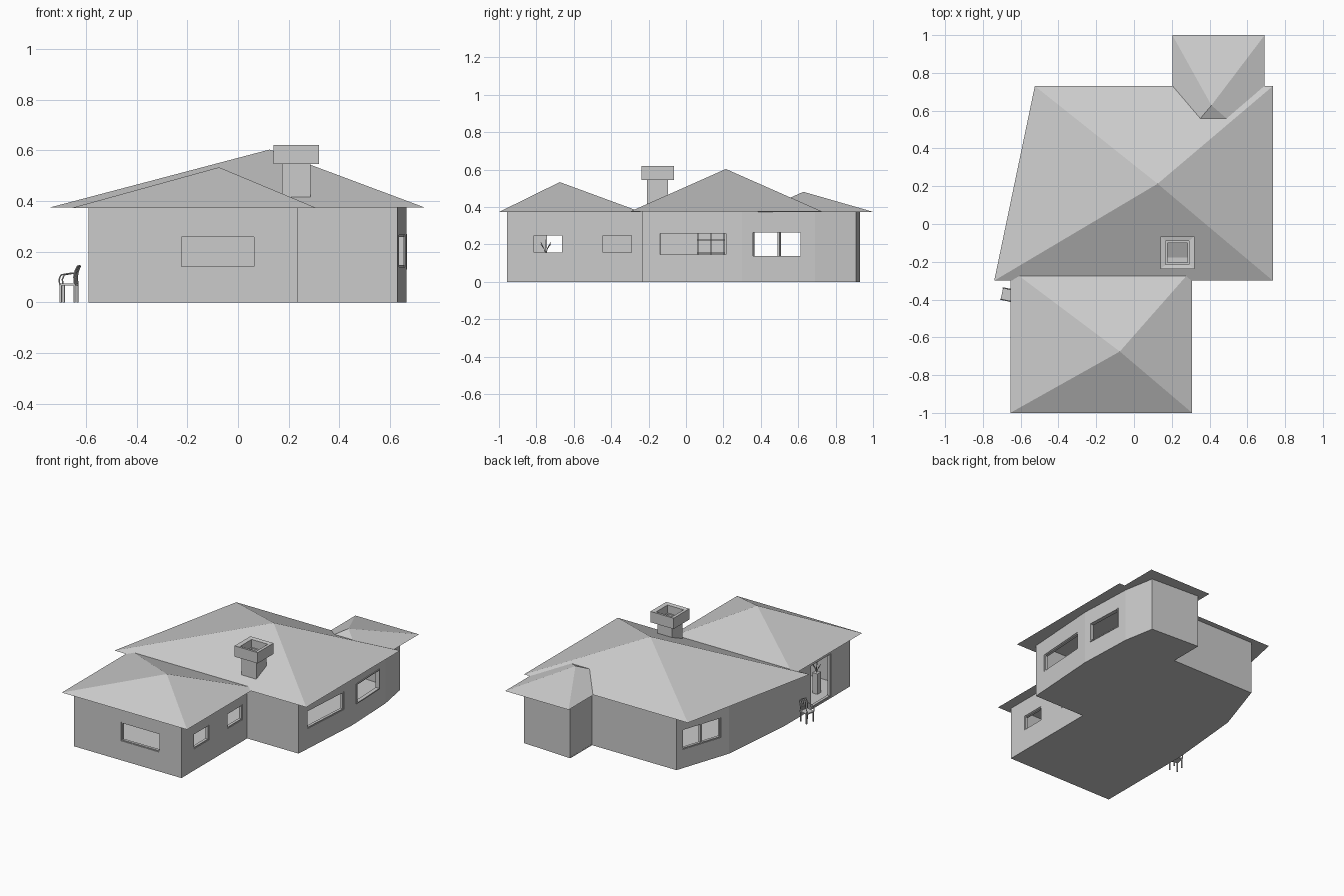
import bpy, bmesh, math
from mathutils import Matrix, Vector

if "Cube" in bpy.data.objects:
    bpy.data.objects.remove(bpy.data.objects["Cube"])


def obj_from(bm, name, recalc=True):
    if recalc:
        bmesh.ops.recalc_face_normals(bm, faces=bm.faces)
    me = bpy.data.meshes.new(name)
    bm.to_mesh(me)
    bm.free()
    ob = bpy.data.objects.new(name, me)
    bpy.context.collection.objects.link(ob)
    return ob


def add_box(bm, lo, hi, m=Matrix()):
    lo, hi = Vector(lo), Vector(hi)
    mat = m @ Matrix.Translation((lo + hi) / 2) @ Matrix.Diagonal((*(hi - lo), 1))
    bmesh.ops.create_cube(bm, size=1, matrix=mat)


def pyramid(name, corners, z, apex):
    bm = bmesh.new()
    base = [bm.verts.new((x, y, z)) for x, y in corners]
    top = bm.verts.new(apex)
    bm.faces.new(base)
    for i in range(4):
        bm.faces.new((base[i], base[(i + 1) % 4], top))
    return obj_from(bm, name)


def tube(name, paths, r, m=Matrix()):
    cu = bpy.data.curves.new(name, 'CURVE')
    cu.dimensions = '3D'
    cu.bevel_depth = r
    cu.bevel_resolution = 1
    cu.use_fill_caps = True
    for pts in paths:
        sp = cu.splines.new('POLY')
        sp.points.add(len(pts) - 1)
        for p, c in zip(sp.points, pts):
            p.co = (*c, 1)
    ob = bpy.data.objects.new(name, cu)
    ob.matrix_world = m
    bpy.context.collection.objects.link(ob)
    return ob


# House footprint, counter-clockwise
P = [(-.59, -.957), (.235, -.957), (.235, -.235), (.63, -.235), (.665, .3), (.65, .69),
     (.61, .91), (.24, .93), (.24, .69), (-.41, .69), (-.54, .3), (-.59, -.235)]
H, T = .376, .02

# Walls: extruded footprint, thickened inward
bm = bmesh.new()
low = [bm.verts.new((x, y, 0)) for x, y in P]
high = [bm.verts.new((x, y, H)) for x, y in P]
for i in range(len(P)):
    j = (i + 1) % len(P)
    bm.faces.new((low[i], low[j], high[j], high[i]))
walls = obj_from(bm, "walls", recalc=False)
sol = walls.modifiers.new("thickness", 'SOLIDIFY')
sol.thickness, sol.offset, sol.use_even_offset = T, -1, True

# Floor slab
bm = bmesh.new()
f = bm.faces.new([bm.verts.new((x * .997, y * .997, 0.0)) for x, y in P])
ext = bmesh.ops.extrude_face_region(bm, geom=[f])
bmesh.ops.translate(bm, verts=[v for v in ext['geom'] if isinstance(v, bmesh.types.BMVert)],
                    vec=(0, 0, .008))
obj_from(bm, "floor")

# Openings: wall index, axis, from, to, bottom, top, frame projection
OPENINGS = [(0, 0, -.23, .07, .135, .265, 0),
            (1, 1, -.82, -.655, .15, .255, 0),
            (1, 1, -.45, -.285, .15, .255, 0),
            (3, 1, -.145, .22, .14, .265, 0),
            (4, 1, .35, .62, .13, .27, .006),
            (9, 1, .645, .36, .13, .27, 0),
            (11, 1, -.53, -.75, .01, .31, 0)]
cut, frames = bmesh.new(), bmesh.new()
for w, ax, a, b, z0, z1, out in OPENINGS:
    p, q = Vector(P[w]), Vector(P[(w + 1) % len(P)])
    d = (q - p).normalized()
    m = Matrix(((d.x, -d.y, 0, p.x), (d.y, d.x, 0, p.y), (0, 0, 1, 0), (0, 0, 0, 1)))
    s0, s1 = (a - p[ax]) / d[ax], (b - p[ax]) / d[ax]
    add_box(cut, (s0, -.03, z0), (s1, T + .03, z1), m)
    k, y0, y1 = .007, .004 - out * 1.5, T + .003
    add_box(frames, (s0, y0, z0), (s0 + k, y1, z1), m)
    add_box(frames, (s1 - k, y0, z0), (s1, y1, z1), m)
    add_box(frames, (s0 + k, y0, z1 - k), (s1 - k, y1, z1), m)
    add_box(frames, (s0 + k, y0, z0), (s1 - k, y1, z0 + k), m)
    if w == 9:  # mullion
        add_box(frames, ((s0 + s1) / 2 - .006, y0, z0), ((s0 + s1) / 2 + .006, y1, z1), m)
cutter = obj_from(cut, "opening_cutter")
cutter.hide_render = True
cutter.display_type = 'WIRE'
obj_from(frames, "window_frames")
bo = walls.modifiers.new("openings", 'BOOLEAN')
bo.operation, bo.object, bo.solver = 'DIFFERENCE', cutter, 'EXACT'

# Apply the cuts and remove the cutter
dg = bpy.context.evaluated_depsgraph_get()
done = bpy.data.meshes.new_from_object(walls.evaluated_get(dg))
walls.modifiers.clear()
walls.data = done
bpy.data.objects.remove(cutter)

# Hipped roofs
pyramid("main_roof", [(-.74, -.3), (.735, -.3), (.735, .73), (-.525, .73)], .375, (.125, .213, .603))
pyramid("front_roof", [(-.655, -1), (.308, -1), (.308, -.24), (-.655, -.24)], .373, (-.075, -.675, .533))
pyramid("rear_roof", [(.203, .385), (.692, .385), (.692, 1), (.203, 1)], .374, (.41, .628, .481))

# Chimney shaft and hollow cap, lofted through square rings (half x, half y, z)
bm = bmesh.new()
rings = [(.057, .057, .38), (.057, .057, .545), (.089, .087, .545), (.089, .087, .62),
         (.062, .062, .615), (.062, .062, .56), (.052, .052, .56), (.052, .052, .43)]
prev = None
for hx, hy, z in rings:
    ring = [bm.verts.new((.23 + sx * hx, -.152 + sy * hy, z))
            for sx, sy in ((-1, -1), (1, -1), (1, 1), (-1, 1))]
    if prev:
        for i in range(4):
            bm.faces.new((prev[i], prev[(i + 1) % 4], ring[(i + 1) % 4], ring[i]))
    else:
        bm.faces.new(ring)
    prev = ring
bm.faces.new(prev)
obj_from(bm, "chimney")

# Garden armchair facing -x
cm = Matrix.Translation((-.667, -.375, 0)) @ Matrix.Rotation(math.radians(-12), 4, 'Z')
bm = bmesh.new()
add_box(bm, (-.033, -.032, .066), (.032, .032, .074), cm)
for x in (-.031, .024):
    for y in (-.032, .025):
        add_box(bm, (x, y, 0), (x + .007, y + .007, .067), cm)
obj_from(bm, "chair_seat_and_legs")
paths = []
for y in (-.031, .031):
    paths.append([(-.031, y, .07), (-.034, y, .09), (-.026, y, .108), (0, y, .113), (.03, y, .116)])
    paths.append([(.029, y, .07), (.026, y, .1), (.031, y, .125), (.04, y * .9, .143)])
for y in (-.015, 0, .015):
    paths.append([(.029, y, .07), (.027, y, .1), (.031, y, .125), (.04, y, .143)])
paths.append([(.039, -.029, .141), (.043, 0, .145), (.039, .029, .141)])
tube("chair_arms_and_back", paths, .003, cm)

# Interior shelf seen through the side window
bm = bmesh.new()
for y in (.06, .13, .2):
    add_box(bm, (.3, y, .008), (.312, y + .008, .3))
for z in (.08, .15, .22, .29):
    add_box(bm, (.27, .06, z), (.33, .208, z + .006))
obj_from(bm, "interior_shelf")

# Potted plant inside the doorway
bm = bmesh.new()
add_box(bm, (-.5, -.77, .008), (-.46, -.73, .15))
obj_from(bm, "plant_stand")
stems = [[(-.48, -.75, .15), (-.48 + .012 * math.cos(a), -.75 + .012 * math.sin(a), .18),
          (-.48 + .03 * math.cos(a), -.75 + .03 * math.sin(a), .2 + .01 * (i % 2))]
         for i, a in enumerate(k * math.pi / 3 for k in range(6))]
tube("plant_stems", stems + [[(-.48, -.75, .15), (-.48, -.75, .225)]], .002)
